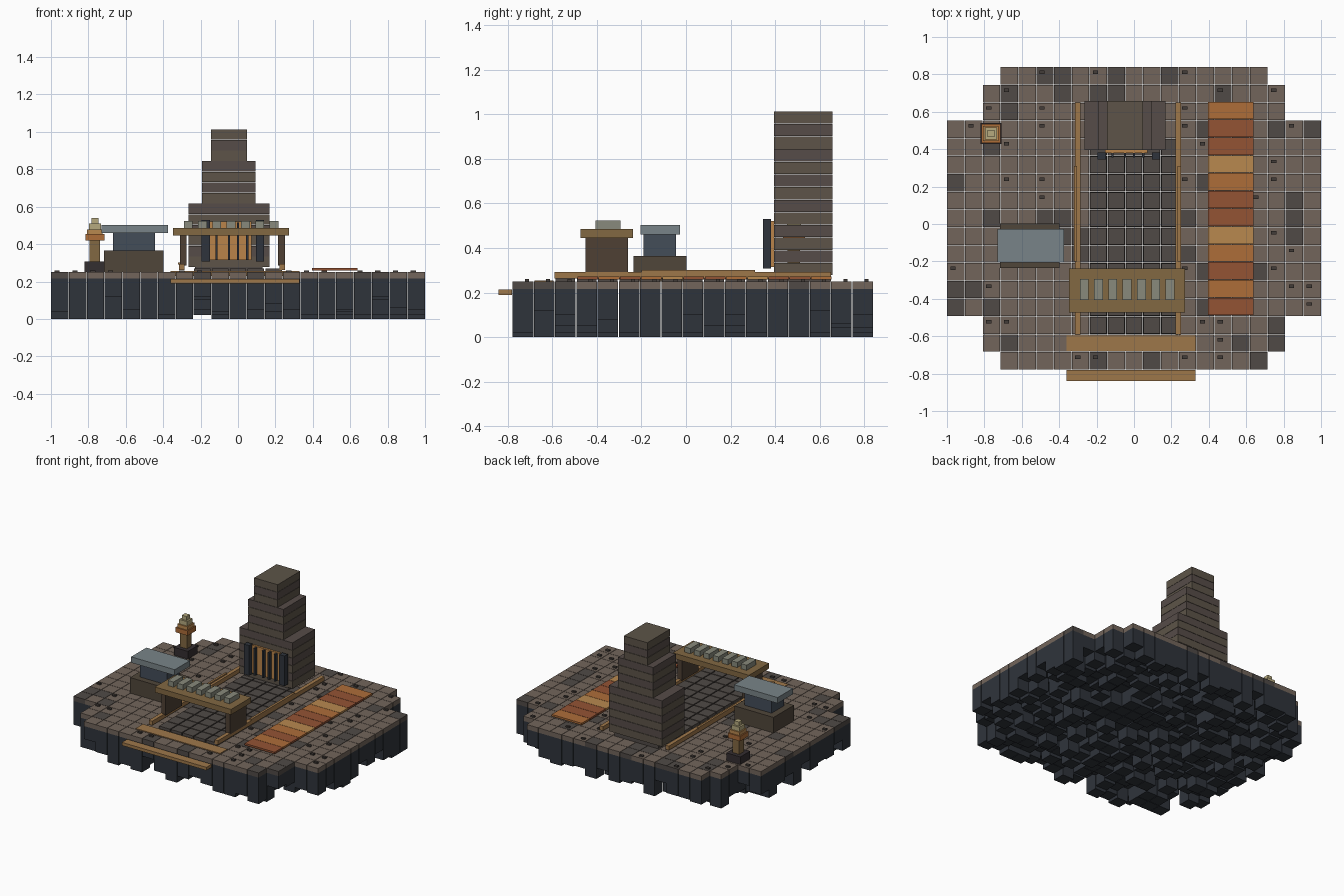
import bpy, bmesh, random
from mathutils import Matrix, Vector

if "Cube" in bpy.data.objects:
    bpy.data.objects.remove(bpy.data.objects["Cube"])

random.seed(11)
P = 2 / 21          # tile pitch
CY = 0.0305         # y of the middle tile row


def material(name, rgb):
    lin = [((c / 255 + 0.055) / 1.055) ** 2.4 for c in rgb]
    m = bpy.data.materials.new(name)
    m.diffuse_color = (*lin, 1)
    m.use_nodes = True
    m.node_tree.nodes["Principled BSDF"].inputs["Base Color"].default_value = m.diffuse_color
    return m


MAT = {n: material(n, c) for n, c in {
    "stone": (114, 101, 91), "dark_stone": (80, 74, 70), "rock": (47, 52, 59),
    "stud": (66, 60, 56), "wood": (158, 119, 74), "dark_wood": (78, 64, 52),
    "lintel": (130, 104, 66), "course_a": (93, 84, 72), "course_b": (86, 76, 72),
    "iron": (47, 52, 60), "door": (186, 132, 74), "merlon": (136, 138, 124),
    "slate": (68, 77, 89), "steel": (121, 132, 136), "plinth": (80, 70, 58),
    "rust": (148, 83, 52), "orange": (174, 109, 57), "tan": (184, 136, 79),
    "pale": (182, 170, 127), "base": (52, 46, 48)}.items()}


def boxes(name, mat, items):
    """One object made of boxes given as (x0, x1, y0, y1, z0, z1)."""
    bm = bmesh.new()
    for x0, x1, y0, y1, z0, z1 in items:
        m = Matrix.Translation(Vector((x0 + x1, y0 + y1, z0 + z1)) / 2)
        m = m @ Matrix.Diagonal((x1 - x0, y1 - y0, z1 - z0, 1))
        bmesh.ops.create_cube(bm, size=1, matrix=m)
    me = bpy.data.meshes.new(name)
    bm.to_mesh(me)
    bm.free()
    me.materials.append(MAT[mat])
    ob = bpy.data.objects.new(name, me)
    bpy.context.collection.objects.link(ob)
    return ob


def cell(i, j, z0, z1, s=0.0925):
    x, y = i * P, CY + j * P
    return (x - s / 2, x + s / 2, y - s / 2, y + s / 2, z0, z1)


# Stepped island outline: half width in cells for each row
def half(j):
    return 7 if abs(j) == 8 else 8 if abs(j) > 5 else 10


cells = [(i, j) for j in range(-8, 9) for i in range(-half(j), half(j) + 1)]

# Floor tiles and ragged rock underneath
light, dark, rock = [], [], []
for i, j in cells:
    on_path = abs(i) <= 2 and j < 5
    tile = cell(i, j, 0.215, 0.25)
    (dark if random.random() < (0.6 if on_path else 0.15) else light).append(tile)
    depth = random.choice((0, 0.02, 0.04, 0.05, 0.06, 0.08, 0.1, 0.12))
    if random.random() < 0.12:
        depth = 0
    rock.append(cell(i, j, depth, 0.215))
boxes("floor_tiles", "stone", light)
boxes("dark_floor_tiles", "dark_stone", dark)
boxes("rock_underside", "rock", rock)

# Small studs on the tiles
studs = [(-5, 8), (-2, 8), (3, 8), (-7, 7), (5, 7), (8, 7), (-8, 6), (3, 6), (-5, 6),
         (-9, 5), (-5, 5), (3, 5), (9, 5), (-7, 4), (4, 4), (8, 3), (8, 2), (-7, 2),
         (-5, 2), (3, 2), (7, 1), (-5, 1), (8, -1), (9, -2), (-10, -3), (3, -3), (8, -3),
         (9, -4), (10, -4), (-8, -4), (10, -5), (-8, -6), (-7, -6), (5, -6), (4, -6),
         (-3, -8), (-2, -8), (3, -8), (5, -8), (5, -7)]
boxes("tile_studs", "stud", [
    (i * P - 0.029, i * P - 0.001, CY + j * P + 0.009, CY + j * P + 0.027, 0.25, 0.26)
    for i, j in studs])

# Raised dark path with wooden rails and steps
boxes("path_slabs", "dark_stone",
      [cell(i, j, 0.25, 0.27, 0.088) for i in range(-2, 3) for j in range(-6, 5)])
boxes("path_rails", "wood", [(-0.315, -0.287, -0.59, 0.65, 0.262, 0.293),
                             (0.222, 0.25, -0.59, 0.65, 0.262, 0.293),
                             (-0.32, -0.305, -0.2, 0.31, 0.29, 0.302),
                             (0.233, 0.25, -0.2, 0.31, 0.29, 0.302)])
boxes("entry_beams", "wood", [(-0.36, 0.33, -0.84, -0.78, 0.19, 0.213),
                              (-0.36, 0.33, -0.68, -0.595, 0.23, 0.255)])

# Stepped tower built of stacked courses
courses = [[], []]
h = 0.0567
for k in range(13):
    x0, x1 = ((-0.265, 0.168) if k < 6 else (-0.193, 0.094) if k < 10 else (-0.145, 0.047))
    z = 0.278 + k * h
    courses[k % 2].append((x0, x1, 0.395, 0.658, z, z + h - 0.002))
boxes("tower_courses_a", "course_a", courses[0])
boxes("tower_courses_b", "course_b", courses[1])
boxes("tower_footing", "dark_stone", [(-0.23, 0.13, 0.4, 0.65, 0.25, 0.278)])

# Tower door
boxes("door_panel", "door", [(-0.155, 0.072, 0.38, 0.395, 0.315, 0.52)])
boxes("door_pillars", "iron", [(x, x + 0.044, 0.345, 0.382, 0.308, 0.53)
                               for x in (-0.194, 0.095)])
boxes("door_bars", "iron", [(x - 0.006, x + 0.006, 0.355, 0.38, 0.315, 0.515)
                            for x in (-0.115, -0.048, 0.0, 0.05)])

# Gate across the path
boxes("gate_posts", "dark_wood", [(-0.31, -0.275, -0.45, -0.26, 0.285, 0.445),
                                  (0.215, 0.25, -0.45, -0.26, 0.285, 0.445)])
boxes("gate_lintel", "lintel", [(-0.347, 0.274, -0.473, -0.238, 0.445, 0.485)])
boxes("gate_blocks", "merlon", [(-0.29 + 0.0765 * n, -0.243 + 0.0765 * n,
                                 -0.405, -0.293, 0.485, 0.523) for n in range(7)])

# Work block on the left
boxes("block_base", "plinth", [(-0.717, -0.397, -0.235, 0.003, 0.25, 0.365)])
boxes("block_waist", "slate", [(-0.668, -0.445, -0.19, -0.045, 0.365, 0.46)])
boxes("block_top", "steel", [(-0.729, -0.373, -0.205, -0.028, 0.46, 0.503)])

# Lantern: stacked square tiers (half width, z0, z1)
for name, mat, r, z0, z1 in (
        ("lantern_base", "base", 0.057, 0.25, 0.307),
        ("lantern_post", "lintel", 0.028, 0.307, 0.418),
        ("lantern_tray", "orange", 0.05, 0.418, 0.453),
        ("lantern_glow", "tan", 0.041, 0.453, 0.478),
        ("lantern_cap", "pale", 0.032, 0.478, 0.51),
        ("lantern_tip", "pale", 0.019, 0.51, 0.54)):
    boxes(name, mat, [(-0.765 - r, -0.765 + r, 0.484 - r, 0.484 + r, z0, z1)])

# Striped rug, listed from back to front
strips = {"rust": [], "orange": [], "tan": []}
for n, c in enumerate("orrtorrtoror"):
    y1 = 0.653 - n * P
    key = {"o": "orange", "r": "rust", "t": "tan"}[c]
    strips[key].append((0.395, 0.64, y1 - 0.0925, y1, 0.259, 0.273))
for key, items in strips.items():
    boxes("rug_" + key, key, items)
